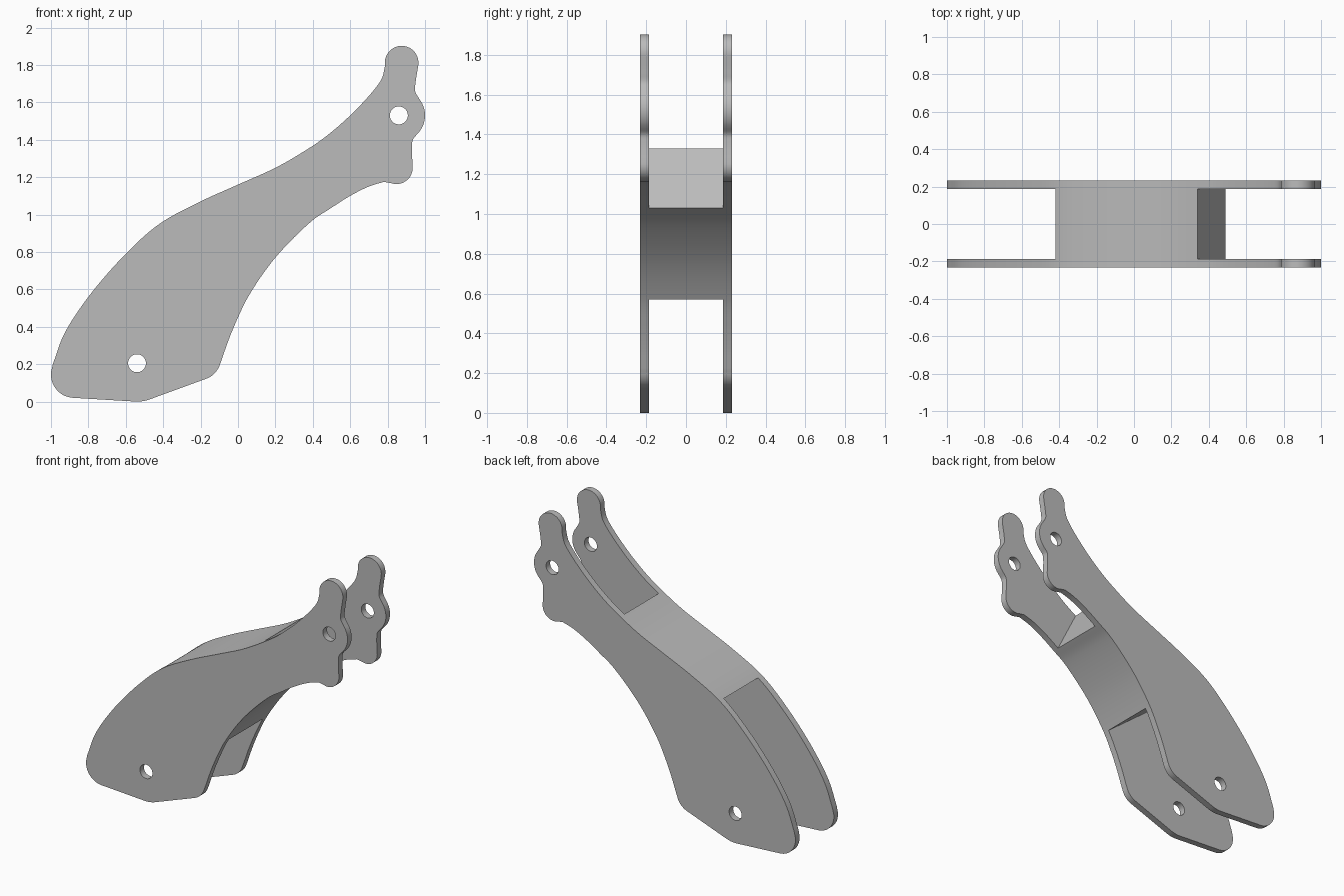
import bpy
from math import cos, sin, radians
from mathutils import Vector

cube = bpy.data.objects.get("Cube")
if cube:
    bpy.data.objects.remove(cube, do_unlink=True)

grey = bpy.data.materials.new("plain grey")
grey.use_nodes = True
colour = (0.5, 0.5, 0.5, 1)
grey.diffuse_color = colour
grey.node_tree.nodes["Principled BSDF"].inputs["Base Color"].default_value = colour

INNER, OUTER = 0.187, 0.232


def arc(centre, radius, start, end, steps=16):
    """Points along a circular arc, angles in degrees."""
    angles = [radians(start + (end - start) * i / steps) for i in range(steps + 1)]
    return [Vector((centre[0] + radius * cos(a), centre[1] + radius * sin(a))) for a in angles]


def smooth(points, steps=8):
    """Centripetal spline through an open list of points."""
    p = [Vector(q) for q in points]
    p = [2 * p[0] - p[1]] + p + [2 * p[-1] - p[-2]]
    out = []
    for a, b, c, d in zip(p, p[1:], p[2:], p[3:]):
        t0 = 0
        t1 = t0 + (b - a).length ** 0.5
        t2 = t1 + (c - b).length ** 0.5
        t3 = t2 + (d - c).length ** 0.5
        for i in range(steps):
            t = t1 + (t2 - t1) * i / steps
            ab = a.lerp(b, (t - t0) / (t1 - t0))
            bc = b.lerp(c, (t - t1) / (t2 - t1))
            cd = c.lerp(d, (t - t2) / (t3 - t2))
            out.append(ab.lerp(bc, (t - t0) / (t2 - t0)).lerp(
                bc.lerp(cd, (t - t1) / (t3 - t1)), (t - t1) / (t2 - t1)))
    return out + [p[-2]]


def slab(name, loops, y, half_depth):
    """Fill outlines in the xz plane (inner loops become holes) and thicken along y."""
    curve = bpy.data.curves.new(name, "CURVE")
    curve.dimensions = "2D"
    curve.fill_mode = "BOTH"
    curve.extrude = half_depth
    for loop in loops:
        spline = curve.splines.new("POLY")
        spline.points.add(len(loop) - 1)
        for point, co in zip(spline.points, loop):
            point.co = (co.x, co.y, 0, 1)
        spline.use_cyclic_u = True
    obj = bpy.data.objects.new(name, curve)
    bpy.context.collection.objects.link(obj)
    obj.location.y = y
    obj.rotation_euler.x = radians(90)
    bpy.ops.object.select_all(action="DESELECT")
    obj.select_set(True)
    bpy.context.view_layer.objects.active = obj
    bpy.ops.object.convert(target="MESH")
    obj = bpy.context.object
    obj.data.materials.clear()
    obj.data.materials.append(grey)
    bpy.ops.object.shade_smooth_by_angle(angle=radians(25))
    return obj


# Long edges of the arm
upper_edge = smooth([(-0.99, 0.2), (-0.93, 0.36), (-0.8, 0.56), (-0.6, 0.79), (-0.42, 0.95),
                     (-0.2, 1.07), (0, 1.16), (0.2, 1.25), (0.34, 1.33), (0.46, 1.41),
                     (0.6, 1.53), (0.73, 1.67), (0.77, 1.73), (0.785, 1.79)])
lower_edge = smooth([(0.78, 1.175), (0.7, 1.15), (0.6, 1.1), (0.49, 1.03), (0.4, 0.97),
                     (0.2, 0.77), (0.06, 0.57), (0, 0.45), (-0.05, 0.33), (-0.092, 0.21)])

# Rounded ends and pivot holes
pivot, foot_pivot = (0.86, 1.53), (-0.54, 0.205)
head = arc((0.875, 1.812), 0.09, 170, -8)
lug = arc(pivot, 0.14, 38, -42)
toe = arc((0.847, 1.25), 0.087, 0, -110)
neck = smooth([head[-1], (0.95, 1.71), (0.947, 1.66), lug[0]])[1:-1]
throat = smooth([lug[-1], (0.935, 1.4), (0.93, 1.36), toe[0]])[1:-1]
heel = arc((-0.211, 0.235), 0.12, -15, -70)
sole = arc((-0.54, 0.2), 0.2, -70, -92, 8)
back = arc((-0.875, 0.145), 0.125, -92, -200)

outline = (upper_edge + head + neck + lug + throat + toe
           + lower_edge + heel + sole + back[:-2])
holes = [arc(c, 0.048, 0, 360, 40)[:-1] for c in (pivot, foot_pivot)]

# Two side plates
middle, half = (INNER + OUTER) / 2, (OUTER - INNER) / 2
for name, side in (("front_plate", -1), ("back_plate", 1)):
    slab(name, [outline] + holes, side * middle, half)

# Solid web between the plates, cut by sloping ends
web = ([p for p in upper_edge if -0.421 < p.x < 0.341]
       + [p for p in lower_edge if 0.059 < p.x < 0.491])
slab("middle_web", [web], 0, INNER)
